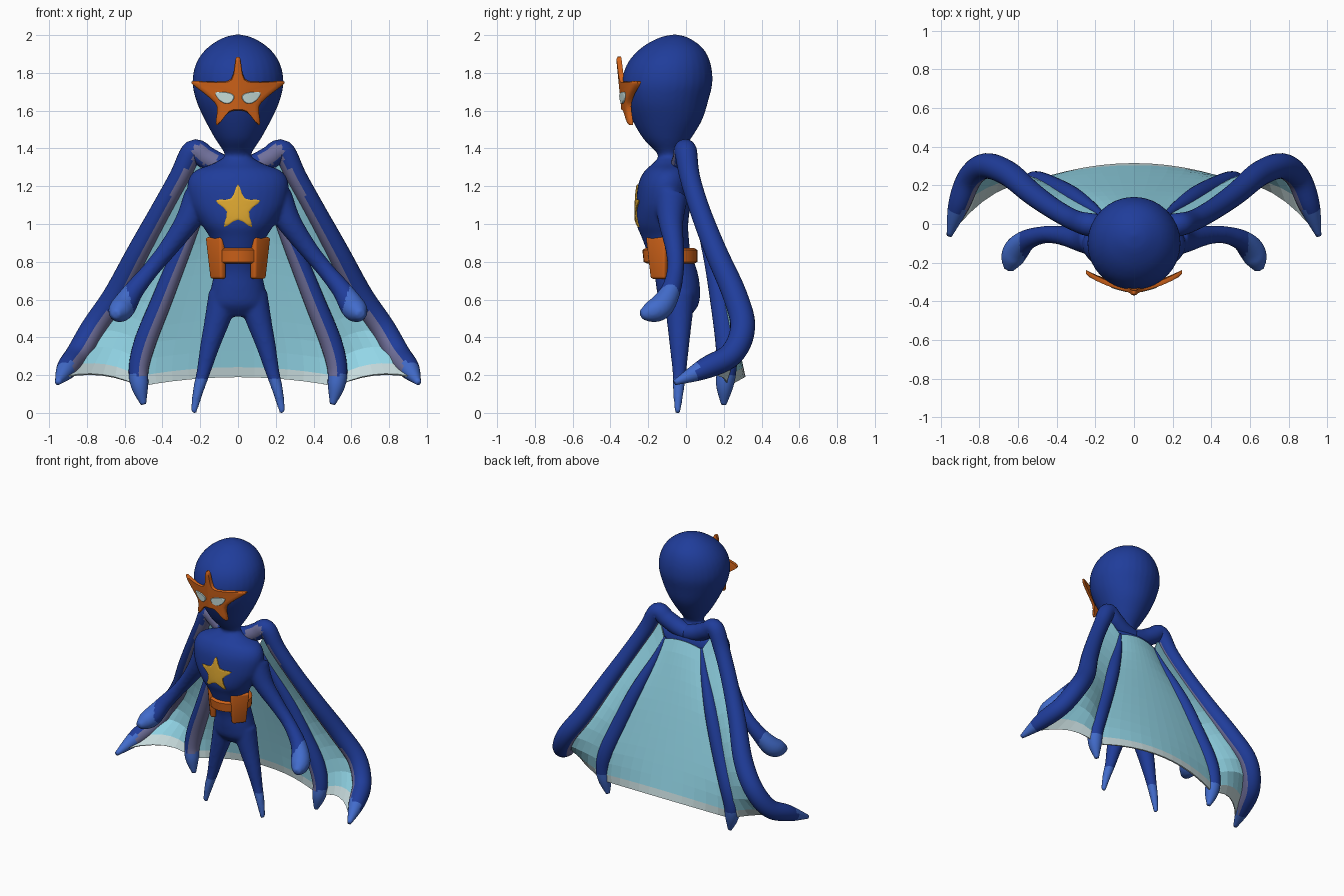
import bpy, bmesh, math
from mathutils import Vector, Matrix
from mathutils.bvhtree import BVHTree

if "Cube" in bpy.data.objects:
    bpy.data.objects.remove(bpy.data.objects["Cube"], do_unlink=True)


def material(name, color):
    m = bpy.data.materials.new(name)
    m.use_nodes = True
    m.diffuse_color = (*color, 1)
    m.node_tree.nodes["Principled BSDF"].inputs["Base Color"].default_value = (*color, 1)
    return m


BLUE = material("deep_blue", (.014, .046, .325))
TIP = material("tip_blue", (.055, .15, .6))
SLATE = material("slate", (.162, .162, .328))
ORANGE = material("orange", (.645, .127, .01))
GOLD = material("gold", (.75, .402, .032))
CAPE = material("pale_cyan", (.32, .74, .88))
HEM = material("hem_grey", (.58, .716, .73))
EYE = material("eye_white", (.61, .776, .75))


def finish(bm, name, mats, rule=None, smooth=True, mirror=False):
    bmesh.ops.recalc_face_normals(bm, faces=bm.faces)
    bm.normal_update()
    for f in bm.faces:
        f.smooth = smooth
        if rule:
            f.material_index = rule(f)
    me = bpy.data.meshes.new(name)
    bm.to_mesh(me)
    bm.free()
    ob = bpy.data.objects.new(name, me)
    bpy.context.collection.objects.link(ob)
    for m in mats:
        me.materials.append(m)
    if mirror:
        ob.modifiers.new("mirror", "MIRROR").use_mirror_merge = False
    return ob


def activate(ob):
    bpy.ops.object.select_all(action="DESELECT")
    ob.select_set(True)
    bpy.context.view_layer.objects.active = ob


def spline(points, steps, closed=False):
    """Catmull-Rom samples through the points."""
    p = [Vector(q) for q in points]
    n = len(p)
    out = []
    for i in range(n if closed else n - 1):
        if closed:
            a, b, c, d = (p[(i + k) % n] for k in (-1, 0, 1, 2))
        else:
            a, b, c, d = (p[min(max(i + k, 0), n - 1)] for k in (-1, 0, 1, 2))
        for s in range(steps):
            t = s / steps
            out.append(b + (c - a) * (t / 2) + (a * 2 - b * 5 + c * 4 - d) * (t * t / 2)
                       + (b * 3 - a - c * 3 + d) * (t ** 3 / 2))
    return out if closed else out + [p[-1]]


def loft(bm, rings):
    rows = [[bm.verts.new(v) for v in r] for r in rings]
    n = len(rows[0])
    for a, b in zip(rows, rows[1:]):
        for i in range(n):
            bm.faces.new((a[i], a[(i + 1) % n], b[(i + 1) % n], b[i]))
    bm.faces.new(rows[0])
    bm.faces.new(rows[-1])


def stack(bm, profile, steps=4, sides=32):
    """Loft of ellipses; profile rows are z, x radius, y centre, y radius."""
    ang = [2 * math.pi * i / sides for i in range(sides)]
    loft(bm, [[(rx * math.cos(a), y + ry * math.sin(a), z) for a in ang]
              for z, rx, y, ry in spline(profile, steps)])


def tube(bm, path, side=1, sides=24, steps=6):
    """Tapered tube; path rows are x, y, z, radius."""
    pts = spline(path, steps)
    c = [Vector((q[0] * side, q[1], q[2])) for q in pts]
    u, rings = None, []
    for i, q in enumerate(pts):
        t = (c[min(i + 1, len(c) - 1)] - c[max(i - 1, 0)]).normalized()
        u = t.cross(Vector((0, 1, 0))) if u is None else u - t * u.dot(t)
        u.normalize()
        v = t.cross(u)
        ang = [2 * math.pi * k / sides for k in range(sides)]
        rings.append([c[i] + (u * math.cos(a) + v * math.sin(a)) * max(q[3], .004) for a in ang])
    loft(bm, rings)


# Body: head, torso, arms and legs fused into one smooth skin
head = [(1.3, .07, -.09, .05), (1.37, .07, -.09, .06), (1.45, .12, -.1, .125), (1.55, .175, -.1, .185),
        (1.65, .22, -.105, .222), (1.75, .241, -.1, .24), (1.85, .222, -.09, .22),
        (1.93, .165, -.075, .165), (1.985, .08, -.065, .08), (2.003, .01, -.06, .01)]
torso = [(1.36, .06, -.09, .05), (1.32, .13, -.09, .085), (1.28, .23, -.095, .125), (1.21, .268, -.105, .148),
         (1.1, .25, -.12, .144), (1.0, .195, -.125, .137), (.93, .15, -.11, .125), (.85, .125, -.09, .115),
         (.75, .125, -.055, .115), (.65, .145, -.04, .115), (.57, .148, -.035, .1), (.51, .1, -.03, .05)]
arm = [(.2, -.08, 1.14, .09), (.27, -.08, 1.01, .066), (.37, -.06, .87, .05), (.46, -.055, .76, .045),
       (.55, -.08, .65, .053), (.605, -.13, .565, .066), (.632, -.185, .535, .058), (.648, -.24, .52, .024)]
leg = [(.075, -.035, .62, .083), (.113, -.035, .48, .066), (.15, -.035, .35, .051), (.182, -.035, .22, .037),
       (.21, -.04, .12, .029), (.236, -.045, 0, .016)]
bm = bmesh.new()
stack(bm, head)
stack(bm, torso)
for s in (1, -1):
    tube(bm, arm, s)
    tube(bm, leg, s)
body = finish(bm, "body", [BLUE, TIP])
activate(body)
remesh = body.modifiers.new("fuse", "REMESH")
remesh.mode, remesh.voxel_size, remesh.use_smooth_shade = "VOXEL", .011, True
relax = body.modifiers.new("relax", "SMOOTH")
relax.factor, relax.iterations = .5, 5
for m in ("fuse", "relax"):
    bpy.ops.object.modifier_apply(modifier=m)
for f in body.data.polygons:
    f.use_smooth = True
    x, y, z = f.center
    f.material_index = int(z < .18 or (abs(x) - .57) > (z - .6) * .3 and abs(x) > .5)
skin = BVHTree.FromPolygons([v.co for v in body.data.vertices], [tuple(f.vertices) for f in body.data.polygons])

# Cape tentacles, with a paler strip facing inward
outer = [(0, -.02, 1.285, .055), (.09, -.02, 1.31, .06), (.165, -.01, 1.35, .06), (.237, -.002, 1.385, .06),
         (.31, .02, 1.25, .054), (.41, .075, 1.07, .054), (.53, .16, .85, .059), (.65, .26, .62, .065),
         (.765, .3, .45, .066), (.848, .24, .31, .064), (.905, .1, .235, .056), (.955, -.06, .16, .014)]
inner = [(.15, .03, 1.23, .008), (.2, .07, 1.08, .026), (.27, .115, .92, .042), (.33, .15, .78, .05),
         (.41, .185, .58, .055), (.49, .213, .38, .058), (.525, .215, .24, .053), (.52, .205, .14, .045),
         (.5, .2, .045, .014)]
inward = Vector((-.8, -.55, -.22)).normalized()
collar_front = Vector((-.2, -.9, -.1)).normalized()


def tentacle_rule(is_tip):
    def rule(f):
        c = f.calc_center_median()
        if is_tip(c):
            return 1
        if c.z > 1.3:
            return 2 if .11 < c.x < .24 and f.normal.dot(collar_front) > .72 else 0
        return 2 if f.normal.dot(inward) > .6 and c.x > .15 else 0
    return rule


for name, path, is_tip in (("outer_tentacles", outer, lambda c: c.y < .06 and c.z < .35),
                           ("inner_tentacles", inner, lambda c: c.z < .2)):
    bm = bmesh.new()
    tube(bm, path)
    finish(bm, name, [BLUE, TIP, SLATE], tentacle_rule(is_tip), mirror=True)


# Cape membrane stretched between the tentacles
def at_z(samples, z):
    for a, b in zip(samples, samples[1:]):
        if b.z <= z <= a.z:
            return a.lerp(b, (a.z - z) / (a.z - b.z))
    return samples[-1]


outer_line = [Vector(q[:3]) for q in spline(outer[3:], 6)]
inner_line = [Vector(q[:3]) for q in spline(inner, 6)]
bm = bmesh.new()
rows = []
for t in [.95 * i / 12 for i in range(13)] + [1]:
    o = at_z(outer_line, 1.36 - 1.17 * t) + Vector((-.02, -.015, 0))
    i = at_z(inner_line, 1.22 - 1.08 * t) + Vector((0, .012 * t, 0))
    c = Vector((0, .045 + .265 * t ** .85, 1.25 - 1.06 * t))
    row = []
    for k in range(7):
        u = k / 6
        row.append(Vector((i.x * u, c.y + (i.y - c.y) * u * u, c.z + (i.z - c.z) * u * u)))
    for k in range(1, 7):
        u = k / 6
        bow = 4 * u * (1 - u) * t
        row.append(i.lerp(o, u) + Vector((0, .06 * bow * t ** 4, .035 * bow)))
    left = [Vector((-p.x, p.y, p.z)) for p in reversed(row[1:])]
    rows.append([bm.verts.new(p) for p in left + row])
hem_faces = set()
for a, b in zip(rows, rows[1:]):
    for k in range(len(a) - 1):
        f = bm.faces.new((a[k], a[k + 1], b[k + 1], b[k]))
        if b is rows[-1]:
            hem_faces.add(f)
cape = finish(bm, "cape", [CAPE, HEM], lambda f: int(f in hem_faces), smooth=False)
cape.modifiers.new("thickness", "SOLIDIFY").thickness = .01
cape.modifiers["thickness"].offset = 0


# Rounded plates laid over a curved surface
def plate(name, outline, centre, depth, thick, mat, mirror=False):
    edge = [Vector(p) for p in outline]
    mid = Vector(centre)
    rings = []
    for s in (.04, .2, .4, .6, .8, .93, 1):
        drop = thick * .3 if s == 1 else 0
        flat = [mid + (p - mid) * s for p in edge]
        rings.append([(p.x, depth(p.x, p.y) + drop, p.y) for p in flat])
    for s in (1, .6, .2):
        flat = [mid + (p - mid) * s for p in edge]
        rings.append([(p.x, depth(p.x, p.y) + thick, p.y) for p in flat])
    bm = bmesh.new()
    loft(bm, rings)
    ob = finish(bm, name, [mat], mirror=mirror)
    activate(ob)
    bpy.ops.object.shade_smooth_by_angle(angle=math.radians(40))


def mask_depth(x, z):
    return -.352 + .15 * abs(x) + .9 * x * x - .1 * (z - 1.7)


def chest_depth(x, z):
    hit = skin.ray_cast(Vector((x, -1, z)), Vector((0, 1, 0)))[0]
    return (hit.y if hit else -.2) - .009


# Mask
half = [(.014, 1.87), (.036, 1.768), (.12, 1.753), (.235, 1.757), (.238, 1.737), (.165, 1.68),
        (.112, 1.622), (.118, 1.535), (.1, 1.53), (.05, 1.59)]
mask = [(0, 1.885)] + half + [(0, 1.6)] + [(-x, z) for x, z in reversed(half)]
plate("mask", spline(mask, 3, True), (0, 1.69), mask_depth, .026, ORANGE)
eye = [(.02, 1.672), (.035, 1.645), (.065, 1.637), (.1, 1.657), (.12, 1.695), (.075, 1.699), (.035, 1.69)]
plate("eyes", spline(eye, 3, True), (.068, 1.67), lambda x, z: mask_depth(x, z) - .008, .009, EYE, True)

# Chest star
star = []
for k in range(10):
    r, a = (.062 if k % 2 else .125), math.pi * k / 5
    star.append((r * math.sin(a), 1.085 + r * math.cos(a)))
plate("chest_star", spline(star, 3, True), (0, 1.085), chest_depth, .009, GOLD)

# Belt and pouches
bm = bmesh.new()
stack(bm, [(.79, .125, -.08, .125), (.8, .14, -.082, .142), (.862, .144, -.085, .146),
           (.872, .13, -.085, .13)], steps=1)
belt = finish(bm, "belt", [ORANGE])
activate(belt)
bpy.ops.object.shade_smooth_by_angle(angle=math.radians(35))
bm = bmesh.new()
bmesh.ops.create_cube(bm, size=1)
for v in bm.verts:
    flare = 1.1 if v.co.z > 0 else .8
    lean = .012 if v.co.z > 0 else -.006
    v.co = Vector((v.co.x * .12 * flare, v.co.y * .04 - lean, v.co.z * .22))
bmesh.ops.bevel(bm, geom=bm.edges[:], offset=.013, segments=3, affect="EDGES", profile=.5)
bm.transform(Matrix.Translation((.11, -.145, .82)) @ Matrix.Rotation(math.radians(52), 4, "Z"))
finish(bm, "belt_pouches", [ORANGE], mirror=True)
